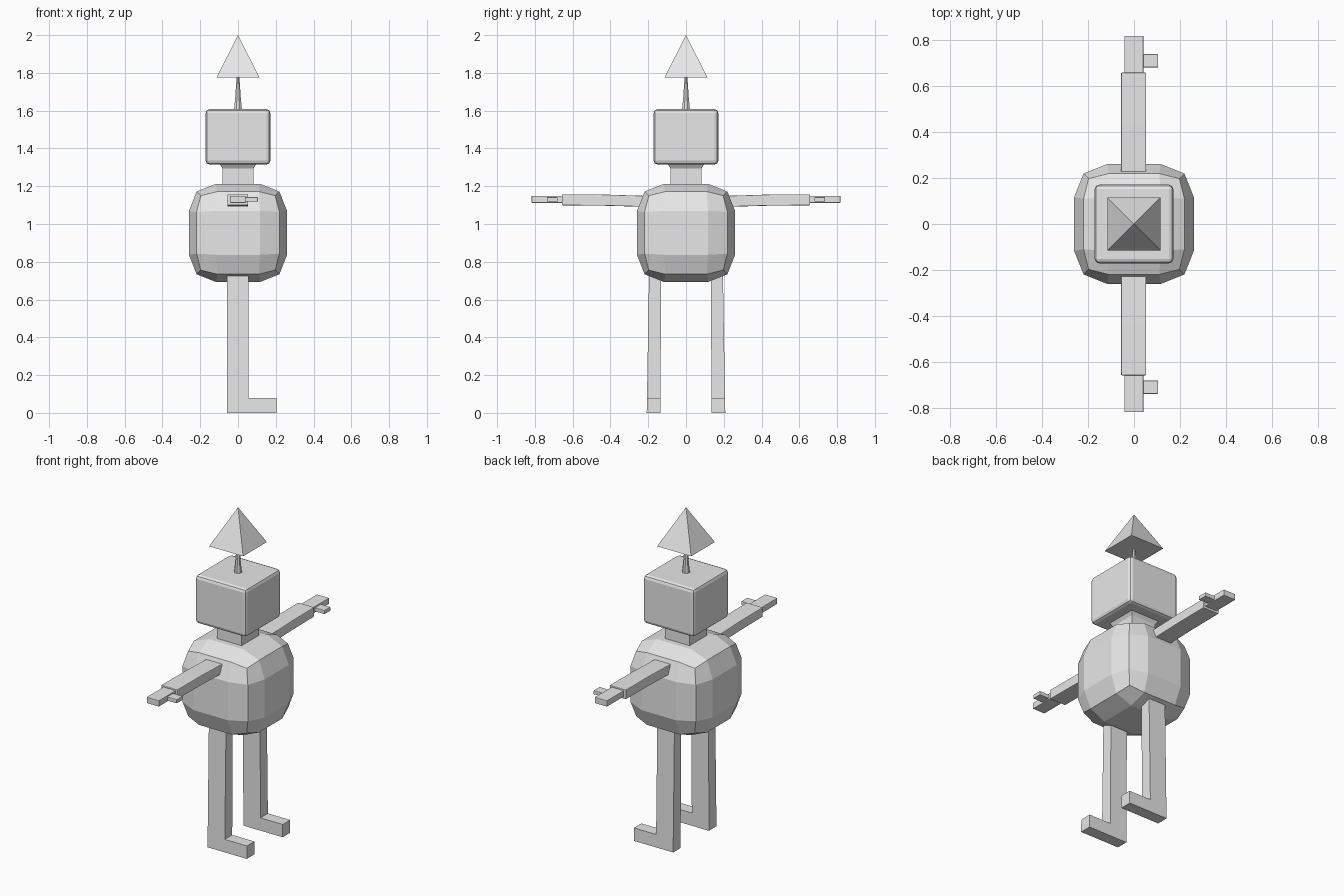
import bpy, bmesh

if "Cube" in bpy.data.objects:
    bpy.data.objects.remove(bpy.data.objects["Cube"])

grey = bpy.data.materials.new("plain grey")
grey.diffuse_color = (0.8, 0.8, 0.8, 1)
grey.use_nodes = True
grey.node_tree.nodes["Principled BSDF"].inputs["Base Color"].default_value = grey.diffuse_color


def finish(name, bm, bevel=0.0):
    bmesh.ops.recalc_face_normals(bm, faces=bm.faces)
    mesh = bpy.data.meshes.new(name)
    bm.to_mesh(mesh)
    bm.free()
    mesh.materials.append(grey)
    obj = bpy.data.objects.new(name, mesh)
    bpy.context.collection.objects.link(obj)
    if bevel:
        mod = obj.modifiers.new("bevel", 'BEVEL')
        mod.width, mod.segments = bevel, 2
    return obj


def loft(name, rings, bevel=0.0):
    """Skin a list of equal-length point rings and cap both ends."""
    bm = bmesh.new()
    loops = [[bm.verts.new(p) for p in ring] for ring in rings]
    n = len(loops[0])
    for a, b in zip(loops, loops[1:]):
        for i in range(n):
            j = (i + 1) % n
            bm.faces.new((a[i], a[j], b[j], b[i]))
    bm.faces.new(loops[0])
    bm.faces.new(loops[-1])
    return finish(name, bm, bevel)


def square(h, z):
    return [(-h, -h, z), (h, -h, z), (h, h, z), (-h, h, z)]


def section(y, x0, x1, z0, z1):
    return [(x0, y, z0), (x1, y, z0), (x1, y, z1), (x0, y, z1)]


# Faceted rounded body: a 4x4x4 grid cube with drawn-in edges and corners
bm = bmesh.new()
bmesh.ops.create_cube(bm, size=2)
bmesh.ops.subdivide_edges(bm, edges=bm.edges[:], cuts=3, use_grid_fill=True)
for v in bm.verts:
    outer = sum(abs(c) > 0.9 for c in v.co)
    reach = {1: 0.26, 2: 0.219, 3: 0.197}[outer]
    for i in range(3):
        c = v.co[i]
        v.co[i] = c * reach if abs(c) > 0.9 else c * (0.232 if outer == 1 else 0.22)
    v.co.z += 0.953
finish("body", bm)

# Neck with flared top
loft("neck", [square(0.082, 1.17), square(0.082, 1.295), square(0.102, 1.325)])

# Head
loft("head", [square(0.171, 1.315), square(0.171, 1.608)], 0.02)

# Antenna stem and pyramid tip
stem = [(1, .4), (.4, 1), (-.4, 1), (-1, .4), (-1, -.4), (-.4, -1), (.4, -1), (1, -.4)]
loft("antenna_stem", [[(x * r, y * r, z) for x, y in stem]
                      for r, z in ((0.021, 1.6), (0.014, 1.68), (0.007, 1.785))])
bm = bmesh.new()
base = [bm.verts.new(p) for p in square(0.114, 1.776)]
tip = bm.verts.new((0, 0, 2.0))
bm.faces.new(base)
for i in range(4):
    bm.faces.new((base[i], base[(i + 1) % 4], tip))
finish("antenna_tip", bm)

leg_outline = [(-0.059, 0), (0.205, 0), (0.205, 0.078), (0.056, 0.078),
               (0.056, 0.78), (-0.059, 0.78)]

for side, s in (("left", 1), ("right", -1)):
    # Leg and foot, leaning slightly inward at the top
    loft(side + "_leg", [[(x, s * (0.172 + d * (0.036 - 0.005 * z) - 0.012 * z), z)
                          for x, z in leg_outline] for d in (-1, 1)])
    # Arm, hand and thumb
    loft(side + "_arm", [section(s * y, -0.056, 0.053, z0, z1) for y, z0, z1 in
                         ((0.18, 1.09, 1.148), (0.44, 1.097, 1.156), (0.657, 1.099, 1.157))],
         0.004)
    loft(side + "_hand", [section(s * y, -0.042, 0.041, 1.112, 1.149)
                          for y in (0.64, 0.817)], 0.003)
    loft(side + "_thumb", [section(s * y, 0.03, 0.105, 1.118, 1.142)
                           for y in (0.68, 0.737)], 0.003)
